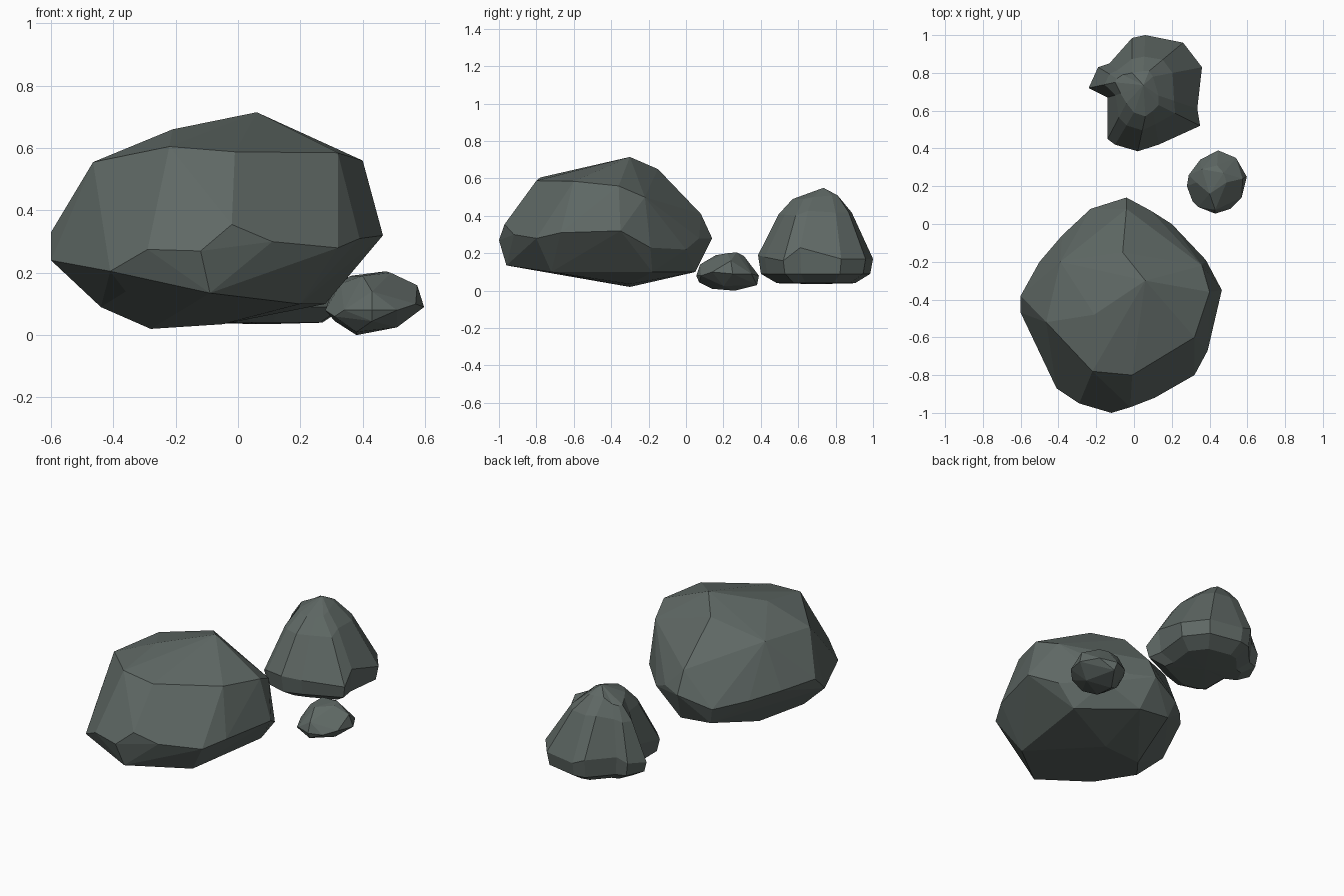
import bpy, bmesh, math

stone = bpy.data.materials.new("dark grey green stone")
stone.diffuse_color = (0.115, 0.14, 0.13, 1)


def finish(name, bm):
    bmesh.ops.recalc_face_normals(bm, faces=bm.faces[:])
    me = bpy.data.meshes.new(name)
    bm.to_mesh(me)
    bm.free()
    me.materials.append(stone)
    ob = bpy.data.objects.new(name, me)
    bpy.context.collection.objects.link(ob)
    return ob


def hull_rock(name, corners):
    """Faceted boulder: convex hull of its main corners, flat facets merged."""
    bm = bmesh.new()
    for c in corners:
        bm.verts.new(c)
    res = bmesh.ops.convex_hull(bm, input=bm.verts[:])
    loose = [v for v in bm.verts if not v.link_faces]
    bmesh.ops.delete(bm, geom=loose, context='VERTS')
    bmesh.ops.dissolve_limit(bm, angle_limit=math.radians(4),
                             verts=bm.verts[:], edges=bm.edges[:])
    return finish(name, bm)


# Large front boulder
big_top = [(0.06, -0.30, 0.715), (-0.21, -0.48, 0.66), (-0.06, -0.15, 0.65),
           (-0.39, -0.20, 0.57), (-0.465, -0.52, 0.555), (-0.22, -0.78, 0.605),
           (-0.01, -0.80, 0.588), (0.18, -0.63, 0.60), (0.32, -0.60, 0.585),
           (0.40, -0.36, 0.56), (0.36, -0.22, 0.50), (-0.04, 0.08, 0.41)]
big_waist = [(-0.60, -0.38, 0.33), (-0.60, -0.47, 0.24), (-0.41, -0.87, 0.205),
             (-0.29, -0.95, 0.275), (-0.12, -1.0, 0.27), (-0.02, -0.97, 0.355),
             (0.11, -0.92, 0.30), (0.32, -0.80, 0.28), (0.39, -0.67, 0.31),
             (0.465, -0.35, 0.32), (0.38, -0.19, 0.23), (0.20, 0.0, 0.22),
             (0.09, 0.07, 0.28), (-0.04, 0.14, 0.28), (-0.23, 0.08, 0.22),
             (-0.38, -0.06, 0.26), (-0.50, -0.20, 0.30)]
big_base = [(-0.28, -0.30, 0.02), (-0.44, -0.50, 0.09), (-0.36, -0.78, 0.14),
            (-0.09, -0.96, 0.135), (0.20, -0.72, 0.10), (0.28, -0.18, 0.10),
            (0.0, 0.05, 0.10), (-0.2, 0.05, 0.12), (-0.05, -0.3, 0.035)]
hull_rock("large_boulder", big_top + big_waist + big_base)

# Small pebble
small = [(0.36, 0.29, 0.19), (0.33, 0.22, 0.165), (0.40, 0.16, 0.19),
         (0.49, 0.22, 0.20), (0.475, 0.27, 0.205), (0.44, 0.31, 0.185),
         (0.575, 0.24, 0.16), (0.43, 0.075, 0.14),
         (0.28, 0.20, 0.08), (0.29, 0.26, 0.11), (0.35, 0.34, 0.09),
         (0.445, 0.39, 0.08), (0.54, 0.35, 0.09), (0.597, 0.25, 0.09),
         (0.57, 0.14, 0.10), (0.51, 0.08, 0.08), (0.43, 0.055, 0.08),
         (0.34, 0.09, 0.08), (0.31, 0.12, 0.06),
         (0.31, 0.22, 0.045), (0.43, 0.07, 0.045), (0.38, 0.14, 0.01),
         (0.38, 0.26, 0.0), (0.51, 0.20, 0.025), (0.46, 0.38, 0.03)]
hull_rock("small_pebble", small)

# Tall back rock: flared skirt outline lofted up to a small cap
skirt = [(-0.24, 0.72, 0.15), (-0.19, 0.83, 0.17), (-0.13, 0.85, 0.20),
         (-0.01, 0.985, 0.20), (0.06, 1.0, 0.17), (0.26, 0.96, 0.17),
         (0.36, 0.83, 0.17), (0.335, 0.61, 0.23), (0.35, 0.52, 0.16),
         (0.13, 0.42, 0.18), (0.02, 0.385, 0.19), (-0.10, 0.42, 0.18),
         (-0.14, 0.45, 0.16), (-0.14, 0.67, 0.21)]
cap = [(-0.10, 0.75, 0.47), (-0.09, 0.77, 0.47), (-0.06, 0.79, 0.48),
       (-0.01, 0.80, 0.51), (0.05, 0.81, 0.51), (0.08, 0.81, 0.51),
       (0.10, 0.78, 0.51), (0.13, 0.68, 0.50), (0.13, 0.63, 0.49),
       (0.10, 0.60, 0.49), (0.06, 0.57, 0.49), (0.0, 0.59, 0.49),
       (-0.04, 0.64, 0.49), (-0.07, 0.69, 0.48)]
centre = (0.08, 0.70)


def shrink(p, k, z):
    return (centre[0] + (p[0] - centre[0]) * k,
            centre[1] + (p[1] - centre[1]) * k, z)


bm = bmesh.new()
shoulder = [(s[0] * .4 + c[0] * .6, s[1] * .4 + c[1] * .6, s[2] * .27 + c[2] * .73)
            for s, c in zip(skirt, cap)]
levels = [[shrink(p, 0.68, 0.04) for p in skirt],
          [shrink(p, 0.95, 0.09) for p in skirt], skirt, shoulder, cap]
rings = [[bm.verts.new(p) for p in lv] for lv in levels]
n = len(skirt)
for a, b in zip(rings, rings[1:]):
    for i in range(n):
        j = (i + 1) % n
        bm.faces.new((a[i], a[j], b[j], b[i]))
for ring, tip in ((rings[0], (0.08, 0.70, 0.035)), (rings[-1], (0.05, 0.735, 0.55))):
    t = bm.verts.new(tip)
    for i in range(n):
        bm.faces.new((ring[i], ring[(i + 1) % n], t))
finish("tall_rock", bm)
